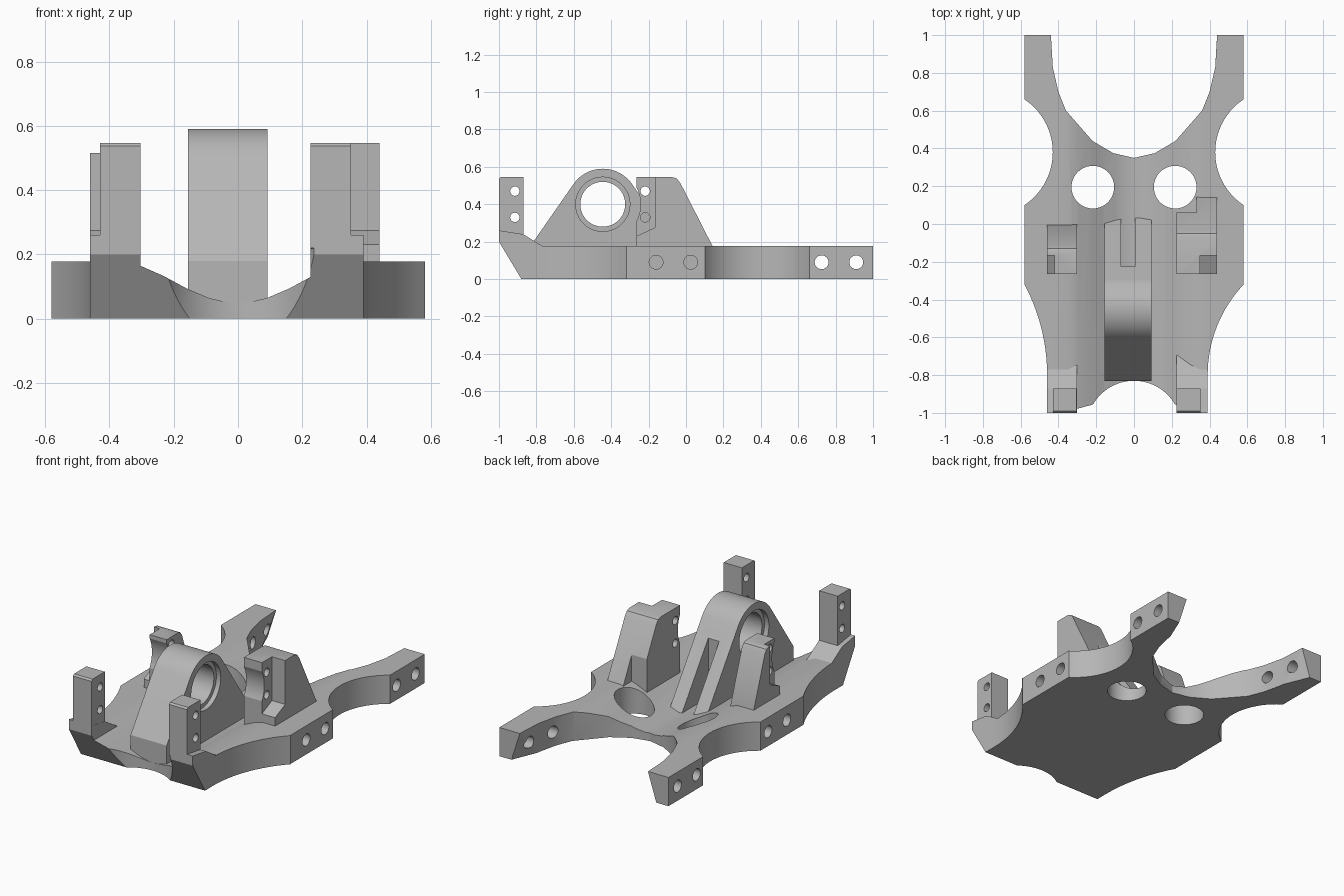
import bpy, bmesh
from math import sin, cos, radians
from mathutils import Vector

if "Cube" in bpy.data.objects:
    bpy.data.objects.remove(bpy.data.objects["Cube"])

grey = bpy.data.materials.new("light_grey")
grey.use_nodes = True
colour = (0.47, 0.47, 0.47, 1)
grey.diffuse_color = colour
grey.node_tree.nodes["Principled BSDF"].inputs["Base Color"].default_value = colour


def finish(name, bm):
    bmesh.ops.recalc_face_normals(bm, faces=bm.faces)
    mesh = bpy.data.meshes.new(name)
    bm.to_mesh(mesh)
    bm.free()
    mesh.materials.append(grey)
    ob = bpy.data.objects.new(name, mesh)
    bpy.context.collection.objects.link(ob)
    return ob


def place(axis, a, b, t):
    return {"x": (t, a, b), "y": (a, t, b), "z": (a, b, t)}[axis]


def prism(name, axis, pts, lo, hi):
    """Extrude a flat profile along an axis from lo to hi."""
    bm = bmesh.new()
    ends = [[bm.verts.new(place(axis, a, b, t)) for a, b in pts] for t in (lo, hi)]
    for ring in ends:
        bm.faces.new(ring)
    for i in range(len(pts)):
        j = (i + 1) % len(pts)
        bm.faces.new((ends[0][i], ends[0][j], ends[1][j], ends[1][i]))
    return finish(name, bm)


def arc(ca, cb, r, start, end, n=16):
    angles = [radians(start + (end - start) * i / n) for i in range(n + 1)]
    return [(ca + r * cos(t), cb + r * sin(t)) for t in angles]


def rod(axis, ca, cb, r, lo, hi, n=40):
    return prism("cutter", axis, arc(ca, cb, r, 0, 360, n)[:-1], lo, hi)


def box(x0, x1, y0, y1, z0, z1):
    return prism("cutter", "z", [(x0, y0), (x1, y0), (x1, y1), (x0, y1)], z0, z1)


def combine(ob, other, operation="DIFFERENCE"):
    mod = ob.modifiers.new("boolean", "BOOLEAN")
    mod.operation, mod.solver, mod.object = operation, "EXACT", other
    bpy.context.view_layer.objects.active = ob
    bpy.ops.object.modifier_apply(modifier=mod.name)
    bpy.data.objects.remove(other)


# Base plate outline: forked rear, tapering front
fork = [(0.44, 1), (0.43, 0.83), (0.4, 0.7), (0.36, 0.6), (0.22, 0.44), (0.11, 0.375)]
right_flank = arc(1.09, -0.8, 0.7, 180, 136.5)
left_flank = arc(-1.48, -0.8, 1.02, 28, 0)
outline = ([(0.39, -1)] + right_flank + [(0.58, -0.32), (0.58, 1)] + fork + [(0, 0.35)]
           + [(-x, y) for x, y in reversed(fork)] + [(-0.58, 1), (-0.58, -0.32)]
           + left_flank + [(-0.46, -1)])
base = prism("base_plate", "z", outline, 0, 0.178)

# Shallow trough along the plate
trough = [(0.03, 0.05), (0.09, 0.064), (0.16, 0.094), (0.23, 0.132),
          (0.3, 0.163), (0.37, 0.184), (0.37, 0.3)]
combine(base, prism("cutter", "y", [(-x, z) for x, z in reversed(trough)] + trough, -1.2, 1.2))

# Wedge pedestals under the front posts
pedestal = [(-1, 0.03), (-1, 0.26), (-0.87, 0.24), (-0.77, 0.178), (-0.66, 0.11), (-0.66, 0.03)]
for lo, hi in ((0.225, 0.39), (-0.46, -0.303)):
    combine(base, prism("cutter", "x", pedestal, lo, hi), "UNION")

# Undercut nose, nose arc, waist arcs and upright holes
combine(base, prism("cutter", "x", [(-1, 0.2), (-0.85, -0.05), (-1.2, -0.05), (-1.2, 0.2)], -1, 1))
combine(base, rod("z", 0, -1.08, 0.25, -0.1, 0.5, 64))
for side in (-1, 1):
    combine(base, rod("z", side * 0.766, 0.38, 0.336, -0.1, 0.5, 72))
    combine(base, rod("z", side * 0.218, 0.195, 0.113, -0.1, 0.5))
    # Screw holes in the flanks and fork tips
    for y in (-0.16, 0.025):
        combine(base, rod("x", y, 0.09, 0.037, side * 0.48, side * 0.7, 24))
    for y in (0.725, 0.91):
        combine(base, rod("x", y, 0.09, 0.037, side * 0.3, side * 0.7, 24))
    # Slanted inner corner at each fork tip
    bm = bmesh.new()
    for p in ((0.44, 1.001, 0.176), (0.5, 1.001, -0.01), (0.425, 0.82, -0.01), (0.35, 1.001, -0.01)):
        bm.verts.new(Vector((side * p[0], p[1], p[2])))
    bmesh.ops.convex_hull(bm, input=bm.verts)
    combine(base, finish("cutter", bm))

# Central bearing block with stepped bore and two rear ribs
profile = [(0.046, 0.03)] + arc(-0.445, 0.4, 0.19, 35, 145, 24) + [(-0.83, 0.18), (-0.83, 0.03)]
bearing = prism("bearing_block", "x", profile, -0.155, 0.092)
combine(bearing, rod("x", -0.445, 0.4, 0.12, -0.5, 0.5, 48))
for lo, hi in ((-0.3, -0.125), (0.062, 0.3)):
    combine(bearing, rod("x", -0.445, 0.4, 0.145, lo, hi, 48))
combine(bearing, box(-0.07, 0.005, -0.225, 0.2, -0.1, 0.8))

# Front posts with two cross holes
post_profile = [(-1, 0.22), (-1, 0.537), (-0.99, 0.547), (-0.87, 0.547), (-0.87, 0.2)]
posts = []
for name, lo, hi in (("front_post_left", 0.226, 0.351), ("front_post_right", -0.43, -0.304)):
    post = prism(name, "x", post_profile, lo, hi)
    for z in (0.33, 0.47):
        combine(post, rod("x", -0.915, z, 0.025, -1, 1, 24))
    posts.append(post)

# Large left tower, relieved above the upright hole
left_tower = prism("tower_left", "x", [(-0.265, 0.08), (-0.265, 0.547), (-0.08, 0.547),
                   (-0.05, 0.538), (-0.03, 0.513), (0.145, 0.17), (0.145, 0.08)], 0.226, 0.44)
combine(left_tower, box(0.1, 0.33, 0.06, 0.5, -0.1, 0.8))

# Small right tower
right_tower = prism("tower_right", "x", [(-0.265, 0.1), (-0.265, 0.515), (-0.15, 0.515),
                    (-0.13, 0.508), (-0.115, 0.485), (0, 0.16), (0, 0.1)], -0.46, -0.303)

# Outer notches with slanted floors, screw holes and bearing clearance
notch = [(-0.4, 0.13), (-0.265, 0.23), (-0.167, 0.275), (-0.167, 0.8), (-0.4, 0.8)]
for tower, lo, hi in ((left_tower, 0.35, 0.6), (right_tower, -0.6, -0.42)):
    combine(tower, prism("cutter", "x", notch, lo, hi))
    combine(tower, rod("x", -0.445, 0.4, 0.202, -1, 1, 64))
    for z in (0.33, 0.47):
        combine(tower, rod("x", -0.218, z, 0.025, -1, 1, 24))

# Smooth the curved walls and keep edges crisp
for ob in [base, bearing, left_tower, right_tower] + posts:
    bpy.ops.object.select_all(action="DESELECT")
    ob.select_set(True)
    bpy.context.view_layer.objects.active = ob
    bpy.ops.object.shade_smooth_by_angle(angle=radians(20))
